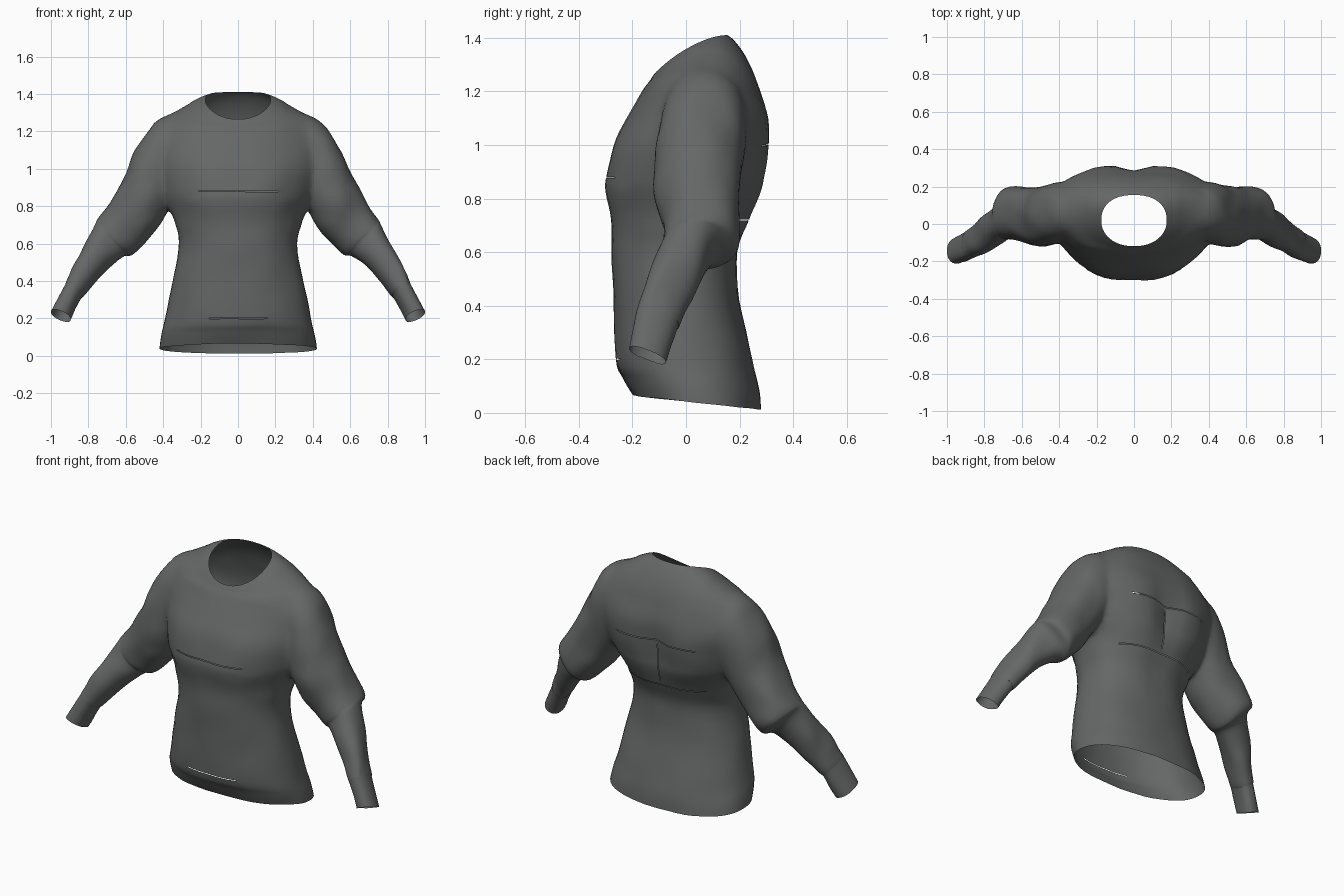
import bpy, bmesh
from math import cos, sin, pi, exp
from mathutils import Vector, noise

cube = bpy.data.objects.get("Cube")
if cube:
    bpy.data.objects.remove(cube, do_unlink=True)

fabric = bpy.data.materials.new("dark grey fabric")
fabric.use_nodes = True
colour = (0.13, 0.135, 0.133, 1)
fabric.diffuse_color = colour
shader = fabric.node_tree.nodes["Principled BSDF"]
shader.inputs["Base Color"].default_value = colour
shader.inputs["Roughness"].default_value = 0.9
SEGMENTS = 48
CAP = 1


def smooth_stations(rows, steps):
    """Catmull-Rom interpolation of ring parameters."""
    out = []
    last = len(rows) - 1
    for i in range(last):
        quad = [rows[max(0, min(last, i + k))] for k in (-1, 0, 1, 2)]
        for s in range(steps):
            t = s / steps
            out.append([b + 0.5 * t * (c - a + t * (2*a - 5*b + 4*c - d + t * (3*(b - c) + d - a)))
                        for a, b, c, d in zip(*quad)])
    return out + [list(rows[-1])]


def loft(name, rings):
    """Closed tube through rings; the end caps are tagged."""
    bm = bmesh.new()
    loops = [[bm.verts.new(p) for p in ring] for ring in rings]
    for a, b in zip(loops, loops[1:]):
        for i in range(SEGMENTS):
            j = (i + 1) % SEGMENTS
            bm.faces.new((a[i], a[j], b[j], b[i]))
    for end in (loops[0], loops[-1]):
        bm.faces.new(end).material_index = CAP
    bmesh.ops.recalc_face_normals(bm, faces=bm.faces)
    mesh = bpy.data.meshes.new(name)
    bm.to_mesh(mesh)
    bm.free()
    mesh.materials.append(fabric)
    mesh.materials.append(fabric)
    obj = bpy.data.objects.new(name, mesh)
    bpy.context.collection.objects.link(obj)
    return obj


def power(v, n):
    return (1 if v >= 0 else -1) * abs(v) ** (2 / n)


def torso_ring(row):
    half, front, back, z_front, z_back, lift = row
    mid = (front + back) / 2
    ring = []
    # the upper back is squarer than the chest
    square = 2.3 + 0.5 * exp(-((z_back - 1.05) / 0.2) ** 2)
    for i in range(SEGMENTS):
        a = 2 * pi * i / SEGMENTS
        c, s = cos(a), sin(a)
        n = square if s > 0 else 2.1
        x = half * power(c, n)
        u = power(s, n)
        y = mid + (back - front) / 2 * u
        z = z_front + (z_back - z_front) * (u + 1) / 2 + lift * c * c
        # spine groove and the shallow dip between the chest muscles
        dip = exp(-(x / 0.07) ** 2) * exp(-((z - 0.95) / 0.2) ** 2)
        y -= dip * (0.045 if s > 0 else -0.015) * abs(s)
        ring.append((x, y, z))
    return ring


def sleeve_ring(row, side):
    ox, oz, ix, iz, front, back = row
    tilt = 0.38 * min(1, max(0, (0.75 - oz) / 0.25))
    ring = []
    for i in range(SEGMENTS):
        a = 2 * pi * i / SEGMENTS
        c, s = power(cos(a), 2.2), power(sin(a), 2.2)
        depth = (back - front) / 2 * s
        ring.append((side * ((ox + ix) / 2 + (ox - ix) / 2 * c),
                     (front + back) / 2 + depth,
                     (oz + iz) / 2 + (oz - iz) / 2 * c - tilt * depth))
    return ring


# half width, front y, back y, front z, back z, side lift
torso_rows = [
    (.42, -.20, .28, .065, .012, 0), (.41, -.235, .272, .13, .09, 0),
    (.39, -.265, .25, .2, .2, 0), (.345, -.27, .20, .42, .42, 0),
    (.315, -.28, .195, .6, .6, 0), (.345, -.285, .24, .72, .72, 0),
    (.39, -.305, .285, .82, .82, 0), (.41, -.305, .30, .88, .88, 0),
    (.43, -.28, .315, 1, 1, 0), (.44, -.225, .31, 1.1, 1.1, 0),
    (.43, -.185, .28, 1.17, 1.2, 0), (.38, -.16, .25, 1.21, 1.28, .03),
    (.29, -.14, .215, 1.235, 1.345, .035), (.22, -.13, .18, 1.25, 1.39, .035),
    (.175, -.12, .155, 1.265, 1.41, .03)]

# outer x, z, inner x, z, front y, back y; the elbow and cuff each have a step
sleeve_rows = [
    (.24, 1.31, .24, .98, -.04, .17), (.35, 1.295, .29, .90, -.08, .215),
    (.45, 1.255, .34, .83, -.1, .23),
    (.535, 1.125, .38, .76, -.12, .215), (.60, .975, .44, .67, -.12, .20),
    (.69, .82, .51, .59, -.09, .2), (.75, .73, .57, .54, -.085, .19),
    (.765, .70, .61, .535, -.085, .12), (.83, .58, .68, .485, -.12, .065),
    (.88, .475, .76, .40, -.158, .01), (.92, .39, .82, .325, -.182, -.025),
    (.925, .375, .833, .312, -.186, -.035), (1, .235, .895, .195, -.212, -.075)]

# Torso with both sleeves joined on
shirt = loft("shirt", [torso_ring(r) for r in smooth_stations(torso_rows, 4)])
rows = smooth_stations(sleeve_rows, 4)
for side in (1, -1):
    sleeve = loft("sleeve_helper", [sleeve_ring(r, side) for r in rows])
    sleeve.hide_render = True
    union = shirt.modifiers.new("join sleeve", "BOOLEAN")
    union.operation = "UNION"
    union.solver = "EXACT"
    union.object = sleeve
    bpy.context.view_layer.objects.active = shirt
    bpy.ops.object.modifier_apply(modifier=union.name)
    bpy.data.objects.remove(sleeve, do_unlink=True)

bm = bmesh.new()
bm.from_mesh(shirt.data)

# Open the neck, hem and cuffs
caps = [f for f in bm.faces if f.material_index == CAP]
bmesh.ops.delete(bm, geom=caps, context="FACES")

# Blend the shoulders into the body
shoulders = [v for v in bm.verts if .25 < abs(v.co.x) < .55 and v.co.z > .72]
for step in range(8):
    bmesh.ops.smooth_vert(bm, verts=shoulders, factor=.5,
                          use_axis_x=True, use_axis_y=True, use_axis_z=True)

# Narrow open seams: height, front or back, half length
seams = [(.88, -1, .26), (.2, -1, .18), (1, 1, .26), (.72, 1, .28)]


def on_seam(edge):
    p, q = (v.co for v in edge.verts)
    for z, facing, reach in seams:
        if all(abs(v.z - z) < .002 and v.y * facing > .08 and abs(v.x) < reach for v in (p, q)):
            return True
    return all(abs(v.x) < .001 and v.y > .1 and .74 < v.z < .98 for v in (p, q))


slits = bmesh.ops.bevel(bm, geom=[e for e in bm.edges if on_seam(e)], offset=.002,
                        offset_type="OFFSET", segments=1, affect="EDGES", profile=.5)
bmesh.ops.delete(bm, geom=slits["faces"], context="FACES")

# Soft cloth wrinkles, stronger along the sleeves
for v in bm.verts:
    strength = .011 if abs(v.co.x) > .45 else .006
    if v.co.z < 1.24 and abs(v.co.x) < .9:
        shift = noise.noise_vector(v.co * 7) * strength
        v.co += Vector((shift.x, shift.y, shift.z * .4))
for f in bm.faces:
    f.material_index = 0
bm.to_mesh(shirt.data)
bm.free()
shirt.data.materials.pop(index=1)

bpy.ops.object.select_all(action="DESELECT")
shirt.select_set(True)
bpy.context.view_layer.objects.active = shirt
bpy.ops.object.shade_smooth_by_angle(angle=pi / 3)
